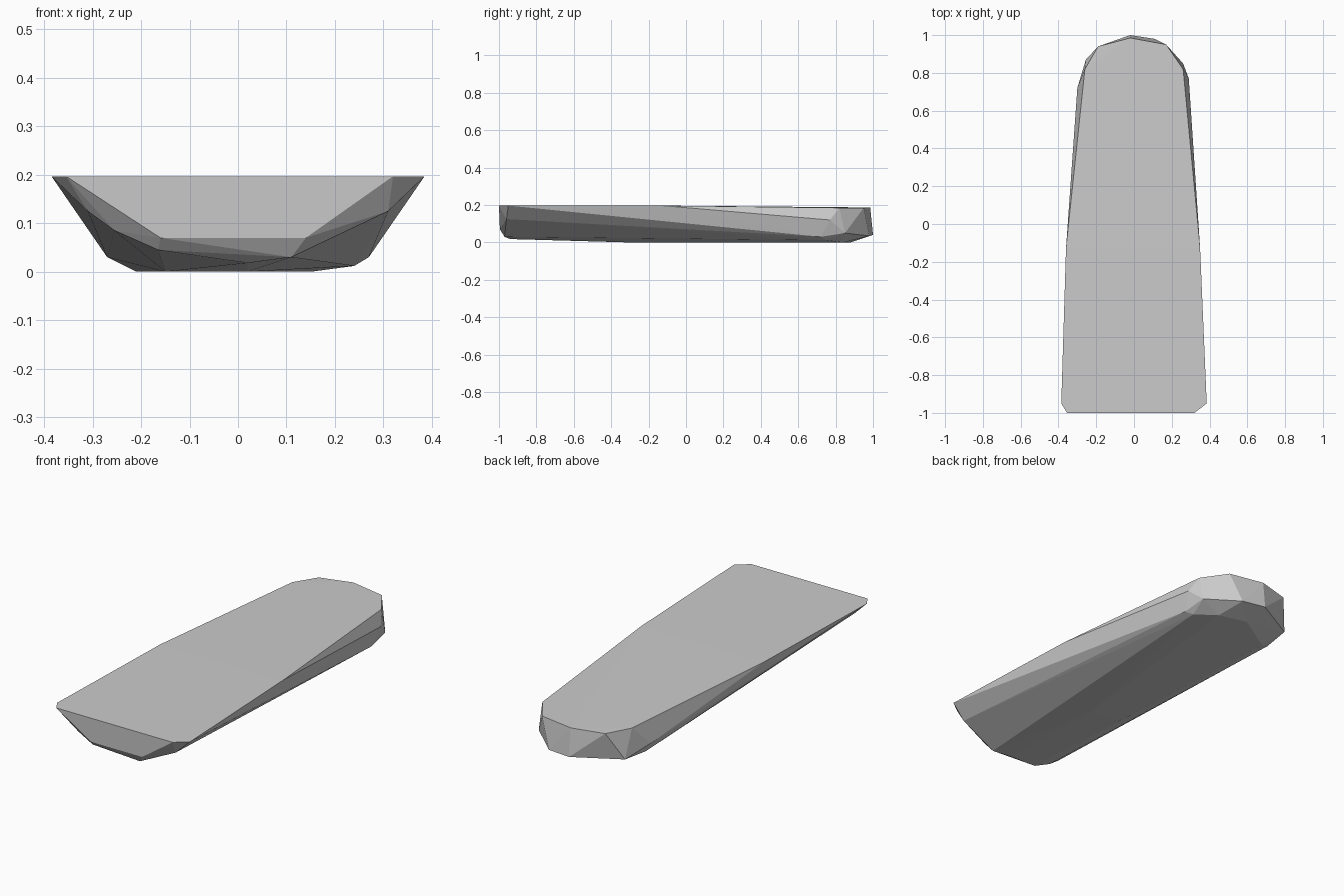
import bpy
import bmesh

cube = bpy.data.objects.get("Cube")
if cube:
    bpy.data.objects.remove(cube, do_unlink=True)

# Material
grey = bpy.data.materials.new("plain grey")
grey.use_nodes = True
colour = (0.6, 0.6, 0.6, 1)
grey.diffuse_color = colour
grey.node_tree.nodes["Principled BSDF"].inputs["Base Color"].default_value = colour

# Flat top rim of the slab, tapering to the rounded back
top_rim = [(-.355, -1, .197), (.32, -1, .197), (.385, -.95, .197), (.35, -.13, .197),
           (.26, .82, .185), (.17, .95, .185), (-.02, .985, .187),
           (-.19, .94, .185), (-.26, .82, .187), (-.36, -.13, .197), (-.385, -.95, .197)]
# Rounded lower front end
front_end = [(-.16, -.995, .07), (.14, -.995, .07), (-.31, -.96, .125), (-.255, -.96, .085),
             (-.165, -.97, .045), (.11, -.97, .03), (.31, -.96, .125), (.02, -.94, .018)]
# Bulging lower back end
back_end = [(-.3, .72, .08), (-.255, .87, .04), (-.02, 1, .04), (.11, .98, .035),
            (.26, .85, .05), (.29, .77, .12), (.27, .72, .03), (-.27, .72, .03)]
# Underside
underside = [(-.15, -.3, 0), (.02, -.3, 0), (-.21, .75, 0), (.15, .84, 0),
             (0, .88, 0), (.24, .75, .012)]

# Faceted convex slab
bm = bmesh.new()
for point in top_rim + front_end + back_end + underside:
    bm.verts.new(point)
hull = bmesh.ops.convex_hull(bm, input=bm.verts[:])
loose = {v for v in hull["geom_interior"] + hull["geom_unused"]
         if isinstance(v, bmesh.types.BMVert) and not v.link_faces}
bmesh.ops.delete(bm, geom=list(loose), context="VERTS")
bmesh.ops.recalc_face_normals(bm, faces=bm.faces[:])
mesh = bpy.data.meshes.new("slab")
bm.to_mesh(mesh)
bm.free()
mesh.materials.append(grey)
slab = bpy.data.objects.new("slab", mesh)
bpy.context.collection.objects.link(slab)
